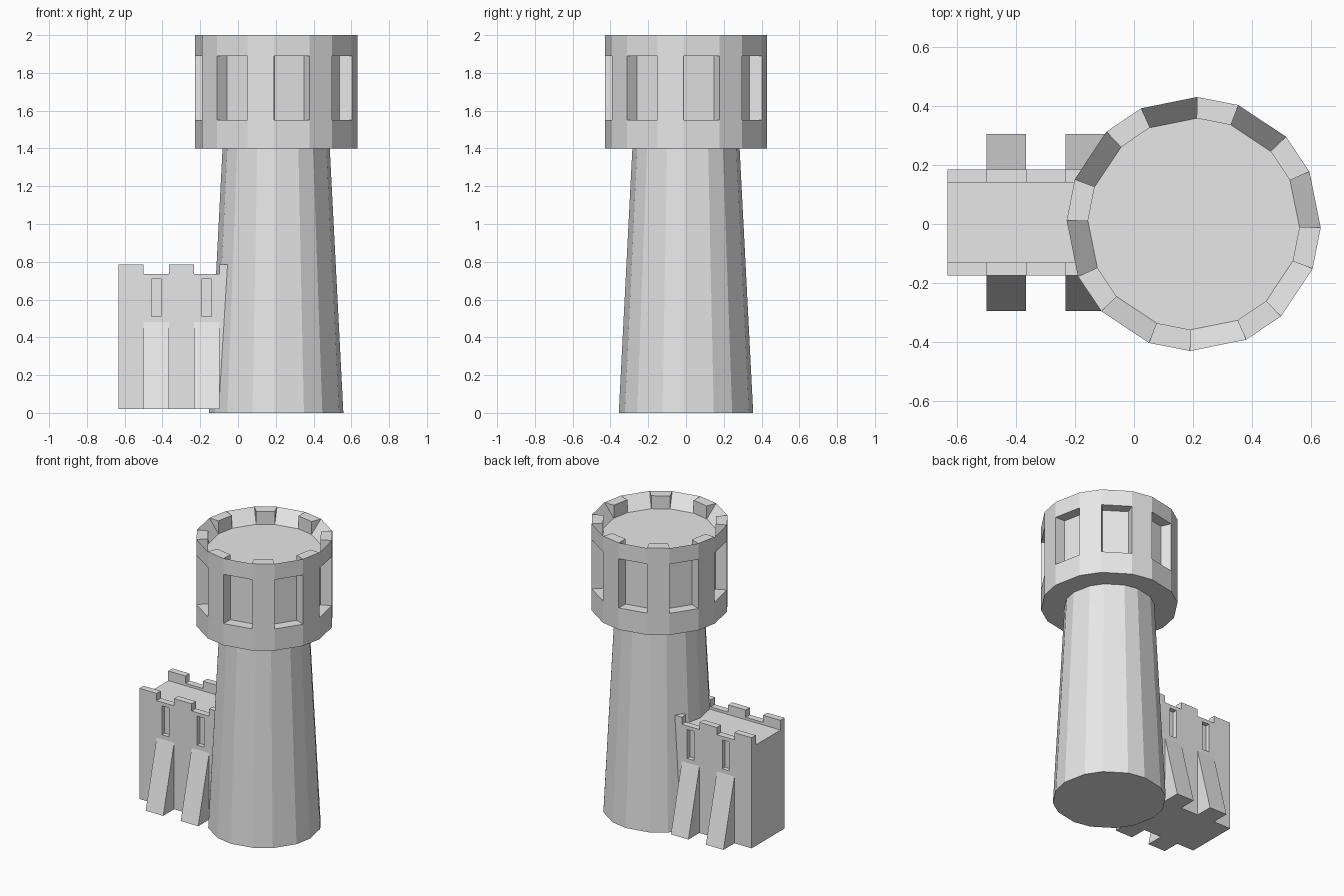
import bpy, bmesh
from math import cos, sin, radians

old = bpy.data.objects.get("Cube")
if old:
    bpy.data.objects.remove(old, do_unlink=True)

STONE = (0.8, 0.8, 0.8, 1)
stone = bpy.data.materials.new("grey stone")
stone.use_nodes = True
stone.diffuse_color = STONE
stone.node_tree.nodes["Principled BSDF"].inputs["Base Color"].default_value = STONE

TOWER_X = 0.202
HALL_Y = 0.005


def make_object(name, bm):
    bmesh.ops.remove_doubles(bm, verts=bm.verts, dist=0.0001)
    bmesh.ops.recalc_face_normals(bm, faces=bm.faces)
    mesh = bpy.data.meshes.new(name)
    bm.to_mesh(mesh)
    bm.free()
    mesh.materials.append(stone)
    obj = bpy.data.objects.new(name, mesh)
    bpy.context.collection.objects.link(obj)
    return obj


def face(bm, points):
    bm.faces.new([bm.verts.new(p) for p in points])


def prism(name, profile, x0, x1):
    """Extrude a (y, z) outline along x."""
    bm = bmesh.new()
    a = [bm.verts.new((x0, y, z)) for y, z in profile]
    b = [bm.verts.new((x1, y, z)) for y, z in profile]
    bm.faces.new(a)
    bm.faces.new(b)
    n = len(a)
    for i in range(n):
        j = (i + 1) % n
        bm.faces.new((a[i], a[j], b[j], b[i]))
    return make_object(name, bm)


def box(name, x, y, z):
    return prism(name, [(y[0], z[0]), (y[1], z[0]), (y[1], z[1]), (y[0], z[1])], *x)


# Alternating wide and narrow sides shared by shaft and turret
sectors = []
for k in range(8):
    start = 45 * k - 1.6
    sectors += [(start, start + 26, True), (start + 26, start + 45, False)]


def ring_point(r, angle, z):
    a = radians(angle)
    return (TOWER_X + r * cos(a), r * sin(a), z)


# Tapered shaft
bm = bmesh.new()
base, top = (0.356, 0), (0.284, 1.4)
for a, b, wide in sectors:
    face(bm, [ring_point(base[0], a, base[1]), ring_point(base[0], b, base[1]),
              ring_point(top[0], b, top[1]), ring_point(top[0], a, top[1])])
for r, z in (base, top):
    face(bm, [ring_point(r, s[0], z) for s in sectors])
make_object("tower_shaft", bm)

# Turret: window recesses and sloped gaps on wide sides, merlons on narrow sides
OUT, INN = 0.43, 0.358
BOTTOM, SILL, LINTEL, FLOOR, RIM = 1.4, 1.55, 1.89, 1.91, 2.0
window_side = [(OUT, BOTTOM), (OUT, SILL), (INN, SILL), (INN, LINTEL),
               (OUT, LINTEL), (OUT, RIM), (INN, FLOOR)]
merlon_side = [(OUT, BOTTOM), (OUT, SILL), (OUT, LINTEL), (OUT, RIM),
               (INN, RIM), (INN, FLOOR)]
recess_cheek = [(OUT, SILL), (INN, SILL), (INN, LINTEL), (OUT, LINTEL)]
merlon_cheek = [(OUT, RIM), (INN, RIM), (INN, FLOOR)]
bm = bmesh.new()
for a, b, wide in sectors:
    profile = window_side if wide else merlon_side
    for (r0, z0), (r1, z1) in zip(profile, profile[1:]):
        face(bm, [ring_point(r0, a, z0), ring_point(r0, b, z0),
                  ring_point(r1, b, z1), ring_point(r1, a, z1)])
    for cheek in (recess_cheek, merlon_cheek):
        face(bm, [ring_point(r, a, z) for r, z in cheek])
for r, z in ((OUT, BOTTOM), (INN, FLOOR)):
    face(bm, [ring_point(r, s[0], z) for s in sectors])
make_object("turret", bm)

# Hall block running into the shaft
HALF, GROUND, TOP = 0.18, 0.02, 0.785
hall = box("hall", (-0.632, 0.1), (HALL_Y - HALF, HALL_Y + HALF), (GROUND, TOP))
bays = [(-0.5, -0.366), (-0.232, -0.098)]

# Cutters for the roof trough, battlement gaps and slit windows
cutters = [box("roof_cutter", (-0.8, 0.3), (HALL_Y - 0.135, HALL_Y + 0.135), (0.718, 0.9))]
for x0, x1 in bays:
    cutters.append(box("gap_cutter", (x0, x1), (-0.5, 0.5), (0.735, 0.9)))
    mid = (x0 + x1) / 2
    for side in (-1, 1):
        ys = sorted((HALL_Y + side * (HALF - 0.03), HALL_Y + side * (HALF + 0.1)))
        cutters.append(box("slit_cutter", (mid - 0.026, mid + 0.026), ys, (0.51, 0.71)))

bpy.context.view_layer.objects.active = hall
for cutter in cutters:
    cutter.hide_render = True
    mod = hall.modifiers.new("cut", "BOOLEAN")
    mod.operation = "DIFFERENCE"
    mod.solver = "EXACT"
    mod.object = cutter
    bpy.ops.object.modifier_apply(modifier=mod.name)
    bpy.data.objects.remove(cutter, do_unlink=True)

# Sloping buttresses on both long walls
for x0, x1 in bays:
    for side, label in ((-1, "front"), (1, "back")):
        outline = [(HALL_Y + side * d, z) for d, z in
                   ((HALF - 0.02, GROUND), (0.3, GROUND), (HALF, 0.48), (HALF - 0.02, 0.48))]
        prism(label + "_buttress", outline, x0, x1)
